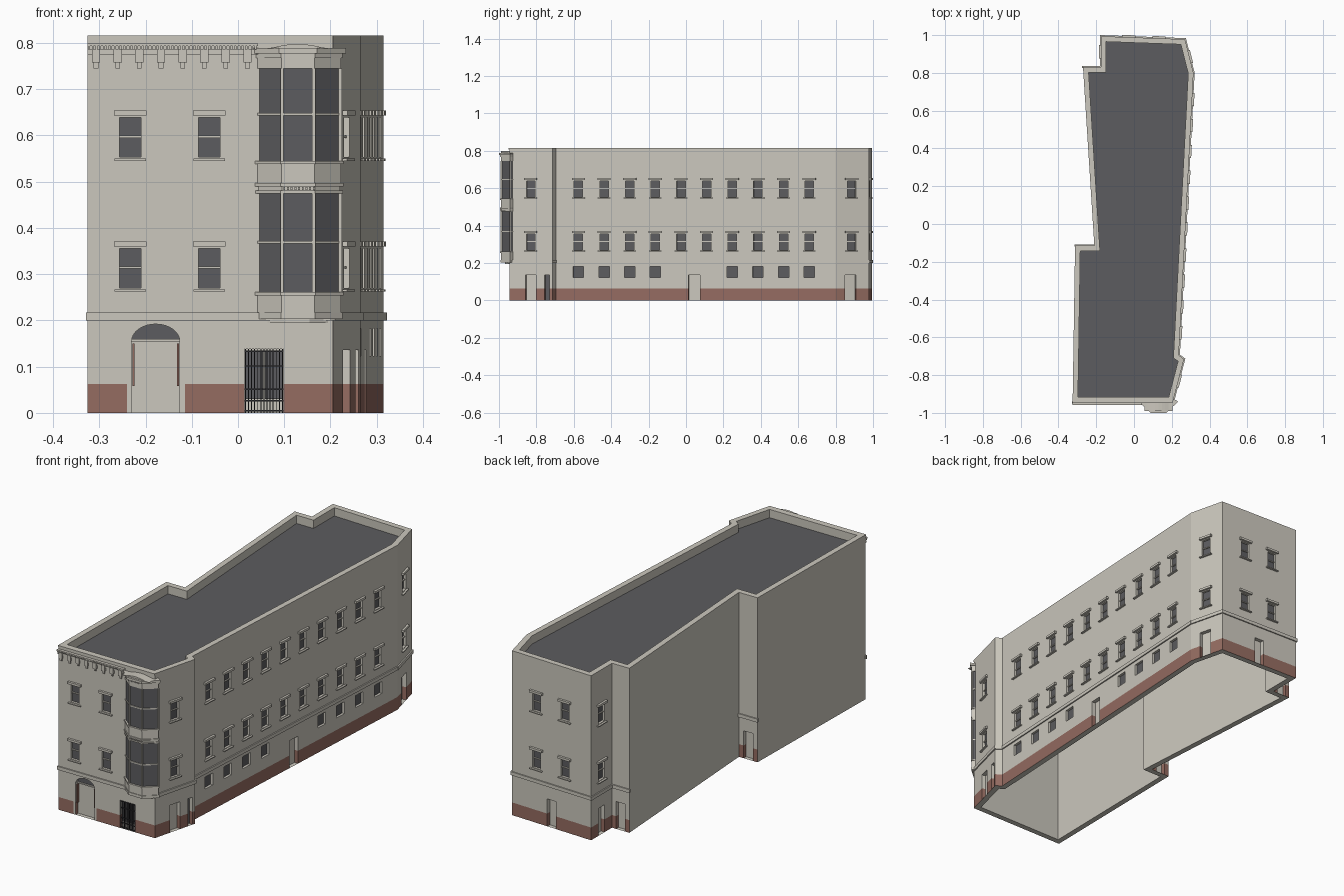
import bpy, bmesh
from math import sin, cos, pi
from mathutils import Vector

if "Cube" in bpy.data.objects:
    bpy.data.objects.remove(bpy.data.objects["Cube"], do_unlink=True)

STONE, BRICK, GLASS, IRON = range(4)
COLOURS = [("pale_stone", (0.60, 0.575, 0.51)), ("red_brick", (0.30, 0.15, 0.12)),
           ("dark_slate", (0.108, 0.108, 0.115)), ("black_iron", (0.03, 0.03, 0.034))]
mats = []
for name, rgb in COLOURS:
    m = bpy.data.materials.new(name)
    m.use_nodes = True
    m.diffuse_color = (*rgb, 1)
    m.node_tree.nodes["Principled BSDF"].inputs["Base Color"].default_value = (*rgb, 1)
    mats.append(m)

HEIGHT, BASE, ROOF, THICK = 0.816, 0.063, 0.775, 0.028
parts = {}


def part(name):
    if name not in parts:
        parts[name] = bmesh.new()
    return parts[name]


def poly(name, pts, mat=STONE):
    bm = part(name)
    bm.faces.new([bm.verts.new(p) for p in pts]).material_index = mat


def solid(name, a, b, mat=STONE):
    """Closed solid between two matching rings of points."""
    bm = part(name)
    va, vb = [bm.verts.new(p) for p in a], [bm.verts.new(p) for p in b]
    n = len(va)
    faces = [bm.faces.new(va[::-1]), bm.faces.new(vb)]
    faces += [bm.faces.new((va[i], va[(i + 1) % n], vb[(i + 1) % n], vb[i])) for i in range(n)]
    for f in faces:
        f.material_index = mat
    bmesh.ops.recalc_face_normals(bm, faces=faces)


def prism(name, outline, z0, z1, mat=STONE):
    solid(name, [(x, y, z0) for x, y in outline], [(x, y, z1) for x, y in outline], mat)


class Wall:
    """One flat facade: u runs along it, z up, o outwards."""

    def __init__(self, p, q):
        self.p = Vector((*p, 0))
        d = Vector((*q, 0)) - self.p
        self.length, self.d = d.length, d.normalized()
        self.n = Vector((self.d.y, -self.d.x, 0))
        self.holes = []

    def at(self, u, z, o=0):
        return self.p + self.d * u + self.n * o + Vector((0, 0, z))

    def rect(self, u0, u1, z0, z1, o):
        return [self.at(u0, z0, o), self.at(u1, z0, o), self.at(u1, z1, o), self.at(u0, z1, o)]

    def block(self, name, u0, u1, z0, z1, o0, o1, mat=STONE):
        solid(name, self.rect(u0, u1, z0, z1, o0), self.rect(u0, u1, z0, z1, o1), mat)

    def hole(self, u0, u1, z0, z1, mat=STONE, depth=0.02):
        self.holes.append((u0, u1, z0, z1, mat, depth))

    def window(self, c):
        for z in (0.27, 0.553):
            self.hole(c - 0.023, c + 0.023, z, z + 0.086, GLASS, 0.012)
            self.block("window_lintels", c - 0.035, c + 0.035, z + 0.09, z + 0.101, -0.002, 0.011)
            self.block("window_sills", c - 0.034, c + 0.034, z - 0.008, z - 0.003, -0.002, 0.01)
            self.block("sash_rails", c - 0.023, c + 0.023, z + 0.042, z + 0.047, -0.013, -0.006)

    def door(self, c, w=0.06):
        self.hole(c - w / 2, c + w / 2, 0, 0.136)

    def build(self, brick=True, plain=(0, 0)):
        us = sorted({0, self.length, *plain, *(v for h in self.holes for v in h[:2])})
        zs = sorted({0, BASE, HEIGHT, *(v for h in self.holes for v in h[2:4])})
        for u0, u1 in zip(us, us[1:]):
            for z0, z1 in zip(zs, zs[1:]):
                u, z = (u0 + u1) / 2, (z0 + z1) / 2
                if any(h[0] < u < h[1] and h[2] < z < h[3] for h in self.holes):
                    continue
                red = brick and z < BASE and not plain[0] < u < plain[1]
                poly("walls", self.rect(u0, u1, z0, z1, 0), BRICK if red else STONE)
        for u0, u1, z0, z1, mat, dep in self.holes:
            poly("opening_panels", self.rect(u0, u1, z0, z1, -dep), mat)
            cuts = [z0, BASE, z1] if z0 < BASE < z1 else [z0, z1]
            for a, b in zip(cuts, cuts[1:]):
                jamb = BRICK if b <= BASE else STONE
                for u, s in ((u0, 1), (u1, -1)):
                    poly("reveals", [self.at(u, a), self.at(u, a, -dep),
                                     self.at(u, b, -dep), self.at(u, b)][::s], jamb)
            for z, s in ((z1, 1), (z0, -1)):
                poly("reveals", [self.at(u0, z), self.at(u0, z, -dep),
                                 self.at(u1, z, -dep), self.at(u1, z)][::s])
        if brick:
            self.block("string_course", -0.004, self.length + 0.004, 0.2, 0.217, -0.004, 0.006)


# Footprint, anticlockwise from the front corner
PLAN = [(-0.325, -0.945), (0.205, -0.945), (0.265, -0.715), (0.237, -0.695), (0.315, 0.80),
        (0.27, 0.978), (-0.175, 0.994), (-0.175, 0.83), (-0.27, 0.83), (-0.21, -0.115), (-0.312, -0.115)]
walls = [Wall(p, q) for p, q in zip(PLAN, PLAN[1:] + PLAN[:1])]
front, corner, pier, side, rear_corner, back, step_side, step, party, notch, party_front = walls

# Windows and doors
for c in (0.092, 0.263):
    front.window(c)
corner.window(0.119)
corner.door(0.119)
corner.hole(0.196, 0.222, 0, 0.136, GLASS)
for i in range(10):
    c = 0.12 + 0.1373 * i
    side.window(c)
    if i not in (4, 5):
        side.hole(c - 0.028, c + 0.028, 0.123, 0.182, GLASS, 0.012)
side.door(0.74)
rear_corner.window(0.088)
rear_corner.door(0.083)
for f in (0.31, 0.67):
    back.window(back.length * f)
for w in (back, step_side, step, notch):
    w.door(w.length / 2, 0.05)
step_side.window(step_side.length / 2)

# Arched entrance: square opening with the arch corners filled in
A0, A1, SPRING, CROWN = 0.095, 0.199, 0.155, 0.192
front.hole(A0, A1, 0, CROWN)
mid, half = (A0 + A1) / 2, (A1 - A0) / 2
for s in (-1, 1):
    arc = [(mid + s * half * cos(t * pi / 16), SPRING + (CROWN - SPRING) * sin(t * pi / 16)) for t in range(9)]
    shape = [(mid + s * half, CROWN)] + arc[:-1] + [(mid, CROWN)]
    solid("arch_spandrels", [front.at(u, z, -0.019) for u, z in shape], [front.at(u, z, 0) for u, z in shape])
    u = mid + s * (half - 0.004)
    front.block("entrance_jambs", u - 0.002, u + 0.002, 0.058, 0.15, -0.02, -0.006, BRICK)
front.block("fanlight", A0, A1, SPRING + 0.005, CROWN, -0.02, -0.016, GLASS)
front.block("entrance_transom", A0, A1, SPRING - 0.001, SPRING + 0.005, -0.02, -0.01)

# Barred gate
G0, G1 = 0.339, 0.423
front.hole(G0, G1, 0, 0.138)
for a, b in ((G0 + 0.002, 0.379), (0.383, G1 - 0.002)):
    front.block("gate_panes", a, b, 0.03, 0.135, -0.02, -0.015, GLASS)
for i in range(13):
    u = G0 + 0.002 + i * (G1 - G0 - 0.004) / 12
    front.block("gate_bars", u - 0.001, u + 0.001, 0, 0.138, -0.006, -0.003, IRON)
for z in (0.003, 0.025, 0.05, 0.1, 0.132):
    front.block("gate_rails", G0, G1, z, z + 0.003, -0.007, -0.002, IRON)

for w in walls:
    w.build(brick=w not in (party, party_front), plain=(0.085, 0.21) if w is front else (0, 0))


# Parapet, inner wall faces and roof
def inset(pts, t):
    out = []
    for i, p in enumerate(pts):
        a, b = walls[i - 1], walls[i]
        m = (a.n + b.n) / (1 + a.n.dot(b.n))
        out.append((p[0] - m.x * t, p[1] - m.y * t))
    return out


INNER = inset(PLAN, THICK)
for i in range(len(PLAN)):
    j = (i + 1) % len(PLAN)
    poly("inner_walls", [(*INNER[j], 0), (*INNER[i], 0), (*INNER[i], HEIGHT), (*INNER[j], HEIGHT)])
    poly("parapet_top", [(*PLAN[i], HEIGHT), (*PLAN[j], HEIGHT), (*INNER[j], HEIGHT), (*INNER[i], HEIGHT)])
    poly("wall_footing", [(*PLAN[j], 0), (*PLAN[i], 0), (*INNER[i], 0), (*INNER[j], 0)])
poly("roof", [(*p, ROOF) for p in INNER], GLASS)

# Front cornice with dentils and brackets
END = 0.368
front.block("cornice", 0, END, 0.793, 0.799, 0, 0.014)
front.block("cornice", 0, END, 0.775, 0.786, 0, 0.005)
front.block("parapet_band", 0, front.length, 0.808, HEIGHT, 0, 0.003)
for i in range(46):
    front.block("cornice_dentils", 0.001 + i * 0.008, 0.005 + i * 0.008, 0.786, 0.793, 0, 0.011)
for i in range(8):
    u = 0.018 + i * 0.0468
    front.block("brackets", u - 0.009, u + 0.009, 0.758, 0.786, 0, 0.011)
    front.block("brackets", u - 0.005, u + 0.005, 0.745, 0.758, 0, 0.007)


# Two-storey bay window
def bay(o):
    return [(0.036 - o, -0.94), (0.094 - o / 2, -0.989 - o), (0.165 + o / 2, -0.989 - o),
            (0.223 + o, -0.94), (0.209, -0.925)]


for z0, z1, o in ((0.194, 0.203, -0.02), (0.203, 0.217, 0.003), (0.217, 0.254, 0), (0.254, 0.261, 0.005),
                  (0.475, 0.481, 0.004), (0.481, 0.49, -0.002), (0.49, 0.497, 0.005), (0.497, 0.538, 0),
                  (0.538, 0.545, 0.005), (0.745, 0.768, 0), (0.768, 0.777, 0.003), (0.777, 0.789, 0.011)):
    prism("bay_mouldings", bay(o), z0, z1)
for z0, z1, rail in ((0.261, 0.475, 0.369), (0.545, 0.745, 0.646)):
    prism("bay_glass", bay(-0.004), z0, z1, GLASS)
    prism("bay_rails", bay(0), rail - 0.003, rail + 0.003)
    for x, y in bay(-0.002)[:4]:
        r = 0.0035
        prism("bay_mullions", [(x - r, y - r), (x + r, y - r), (x + r, y + r), (x - r, y + r)], z0, z1)
for i in range(9):
    for z in (0.482, 0.769):
        u = 0.425 + i * 0.008
        front.block("bay_dentils", u - 0.002, u + 0.002, z, z + 0.007, 0.04, 0.049)
crest = [(0.38, 0.788)] + [(0.40 + i * 0.018, 0.790 + 0.008 * sin(pi * i / 6)) for i in range(7)] + [(0.53, 0.788)]
solid("bay_crest", [front.at(u, z, 0) for u, z in crest], [front.at(u, z, 0.045) for u, z in crest])

# Turn the collected parts into objects
for name, bm in parts.items():
    if name in ("walls", "inner_walls", "parapet_top"):
        bmesh.ops.remove_doubles(bm, verts=bm.verts, dist=0.00001)
    mesh = bpy.data.meshes.new(name)
    bm.to_mesh(mesh)
    bm.free()
    for m in mats:
        mesh.materials.append(m)
    bpy.context.collection.objects.link(bpy.data.objects.new(name, mesh))
